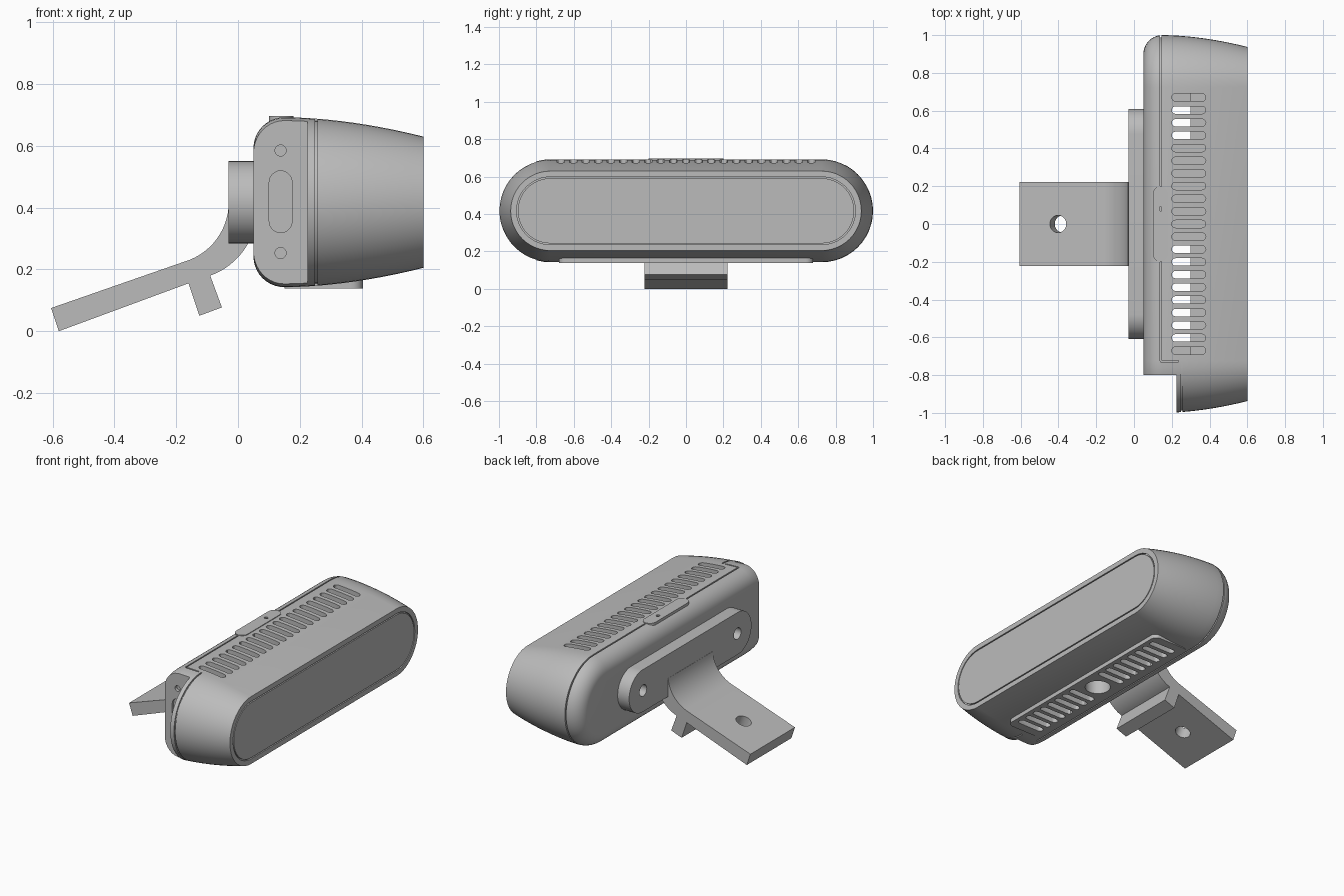
import bpy
import bmesh
from math import sin, cos, pi, radians
from mathutils import Vector

if "Cube" in bpy.data.objects:
    bpy.data.objects.remove(bpy.data.objects["Cube"])

grey = bpy.data.materials.new("neutral grey")
grey.use_nodes = True
grey.diffuse_color = (0.5, 0.5, 0.5, 1)
grey.node_tree.nodes["Principled BSDF"].inputs["Base Color"].default_value = (0.5, 0.5, 0.5, 1)

ZC, R, HALF = 0.4175, 0.275, 0.725   # body centre height, end radius, straight half length


def arc(cu, cv, r, a0, a1, n):
    angles = [radians(a0 + (a1 - a0) * i / n) for i in range(n + 1)]
    return [(cu + r * cos(a), cv + r * sin(a)) for a in angles]


def stadium(half, r, n=24):
    return arc(half, 0, r, -90, 90, n) + arc(-half, 0, r, 90, 270, n)


def add_loft(bm, rings, wrap=False):
    """Skin a list of equal point rings; cap the ends unless it wraps."""
    loops = [[bm.verts.new(p) for p in ring] for ring in rings]
    n = len(loops[0])
    pairs = list(zip(loops, loops[1:])) + ([(loops[-1], loops[0])] if wrap else [])
    for a, b in pairs:
        for i in range(n):
            j = (i + 1) % n
            bm.faces.new((a[i], a[j], b[j], b[i]))
    if not wrap:
        bm.faces.new(loops[0])
        bm.faces.new(loops[-1])


def along_x(pts, x, y=0, z=ZC):
    return [(x, y + u, z + v) for u, v in pts]


def along_y(pts, y, x=0, z=0):
    return [(x + u, y, z + v) for u, v in pts]


def along_z(pts, z, x=0, y=0):
    return [(x + u, y + v, z) for u, v in pts]


def make(name, *lofts, wrap=False):
    bm = bmesh.new()
    for rings in lofts:
        add_loft(bm, rings, wrap)
    bmesh.ops.recalc_face_normals(bm, faces=bm.faces)
    mesh = bpy.data.meshes.new(name)
    bm.to_mesh(mesh)
    bm.free()
    mesh.materials.append(grey)
    obj = bpy.data.objects.new(name, mesh)
    bpy.context.collection.objects.link(obj)
    return obj


def activate(obj):
    bpy.ops.object.select_all(action='DESELECT')
    obj.select_set(True)
    bpy.context.view_layer.objects.active = obj


def cut(obj, *cutters):
    for cutter in cutters:
        activate(obj)
        mod = obj.modifiers.new("cut", 'BOOLEAN')
        mod.operation, mod.solver, mod.object = 'DIFFERENCE', 'EXACT', cutter
        bpy.ops.object.modifier_apply(modifier=mod.name)
        bpy.data.objects.remove(cutter)


def smooth(obj):
    activate(obj)
    bpy.ops.object.shade_smooth_by_angle(angle=radians(30))


def box(x0, x1, y0, y1, z0, z1):
    pts = [(x0, y0), (x1, y0), (x1, y1), (x0, y1)]
    return [along_z(pts, z0), along_z(pts, z1)]


def drill(a, b, r, n=24):
    """Round rod from a to b."""
    a, b = Vector(a), Vector(b)
    turn = (b - a).to_track_quat('Z', 'Y')
    ring = [turn @ Vector((u, v, 0)) for u, v in arc(0, 0, r, 0, 360 - 360 / n, n - 1)]
    return [[a + p for p in ring], [b + p for p in ring]]


def slots(ys, z0, z1):
    pts = stadium(0.07, 0.02, 6)
    return [[along_z(pts, z0, 0.29, y), along_z(pts, z1, 0.29, y)] for y in ys]


# Main housing: rounded back edge, gently tapering towards the face
profile = [(0.05 + 0.1 * (1 - cos(t)), 0.1 * (1 - sin(t))) for t in [i * pi / 20 for i in range(11)]]
profile += [(x, 0.0625 * ((x - 0.15) / 0.45) ** 1.8) for x in [0.15 + 0.045 * i for i in range(1, 11)]]
housing = make("housing", [along_x(stadium(HALF, R - d), x) for x, d in profile])

# Foot pad under the housing, with its slots and mount socket
corner = 0.04
pad = []
for k, (u, v) in enumerate([(0.365, 0.64), (0.19, 0.64), (0.19, -0.64), (0.365, -0.64)]):
    pad += arc(u, v, corner, 90 * k, 90 * k + 90, 6)
foot = make("foot_pad", [along_z(pad, 0.139), along_z(pad, 0.185)])

# Inner chambers, so the vents go right through
cut(housing, make("chambers", box(0.1, 0.3, -0.7, -0.1, 0.22, 0.635),
                  box(0.1, 0.3, 0.44, 0.7, 0.22, 0.635)))

# Vents
pitch = 0.067
lower = [s * pitch * i for s in (-1, 1) for i in range(2, 10)]
cut(housing, make("top_vents", *slots([pitch * i for i in range(-10, 11)], 0.61, 0.8)))
for part in (housing, foot):
    cut(part, make("bottom_vents", *slots(lower, 0.05, 0.24)),
        make("socket", drill((0.28, 0, 0.05), (0.28, 0, 0.25), 0.075)))

# Seams: around the back shell, around the open end, and on the front face
def band(y_sign, x0, x1):
    def path(r):
        if y_sign > 0:
            return [(-HALF, -r)] + arc(HALF, 0, r, -90, 90, 24) + [(-HALF, r)]
        return arc(-HALF, 0, r, 90, 270, 24)
    pts = path(R + 0.05) + path(R - 0.012)[::-1]
    return [along_x(pts, x0), along_x(pts, x1)]


cut(housing, make("shell_seam", band(1, 0.138, 0.146)),
    make("end_seam", band(-1, 0.25, 0.258)),
    make("seam_step", box(0.14, 0.235, -0.73, -0.722, 0.68, 0.8)))
inner, outer = stadium(HALF, 0.174), stadium(HALF, 0.181)
cut(housing, make("face_seam", [along_x(outer, 0.59), along_x(outer, 0.65),
                                along_x(inner, 0.65), along_x(inner, 0.59)], wrap=True))

# Open end with its connector recesses
cut(housing, make("end_notch", box(-0.1, 0.225, -1.2, -0.8, 0, 1)))
port = [(v, u) for u, v in stadium(0.063, 0.037, 12)]
cut(housing, make("ports", [along_y(port, -0.9, 0.138, 0.419), along_y(port, -0.785, 0.138, 0.419)],
                  *[drill((0.138, -0.9, z), (0.138, -0.78, z), 0.018) for z in (0.253, 0.585)]))

# Latch tab on top with a pin hole
tab = [(v, u) for u, v in stadium(0.16, 0.04, 12)]
latch = make("latch_tab", [along_z(tab, 0.65, 0.14), along_z(tab, 0.696, 0.14)])
cut(latch, make("pin_hole", drill((0.14, 0.08, 0.68), (0.14, 0.08, 0.75), 0.012, 12)))

# Wall plate with two screw holes
plate_shape = stadium(0.477, 0.133)
plate = make("back_plate", [along_x(plate_shape, -0.03), along_x(plate_shape, 0.055)])
cut(plate, make("screws", *[drill((-0.1, y, ZC), (0.035, y, ZC), 0.036) for y in (-0.47, 0.47)]))

# Bent arm with a short rib and a bolt hole
side = [(-0.58, 0.0), (-0.16, 0.155), (-0.125, 0.05), (-0.052, 0.077), (-0.09, 0.18)]
side += arc(-0.168, 0.396, 0.23, -66, -10, 12) + [(0.055, 0.4), (-0.03, 0.4)]
side += arc(-0.23, 0.417, 0.2, -5, -68, 12) + [(-0.605, 0.075)]
arm = make("bracket_arm", [along_y(side, -0.222), along_y(side, 0.222)])
bolt, tilt = Vector((-0.39, 0, 0.112)), Vector((-0.345, 0, 0.94)) * 0.15
cut(arm, make("bolt_hole", drill(bolt - tilt, bolt + tilt, 0.046, 32)))

for part in (housing, foot, latch, plate, arm):
    smooth(part)
